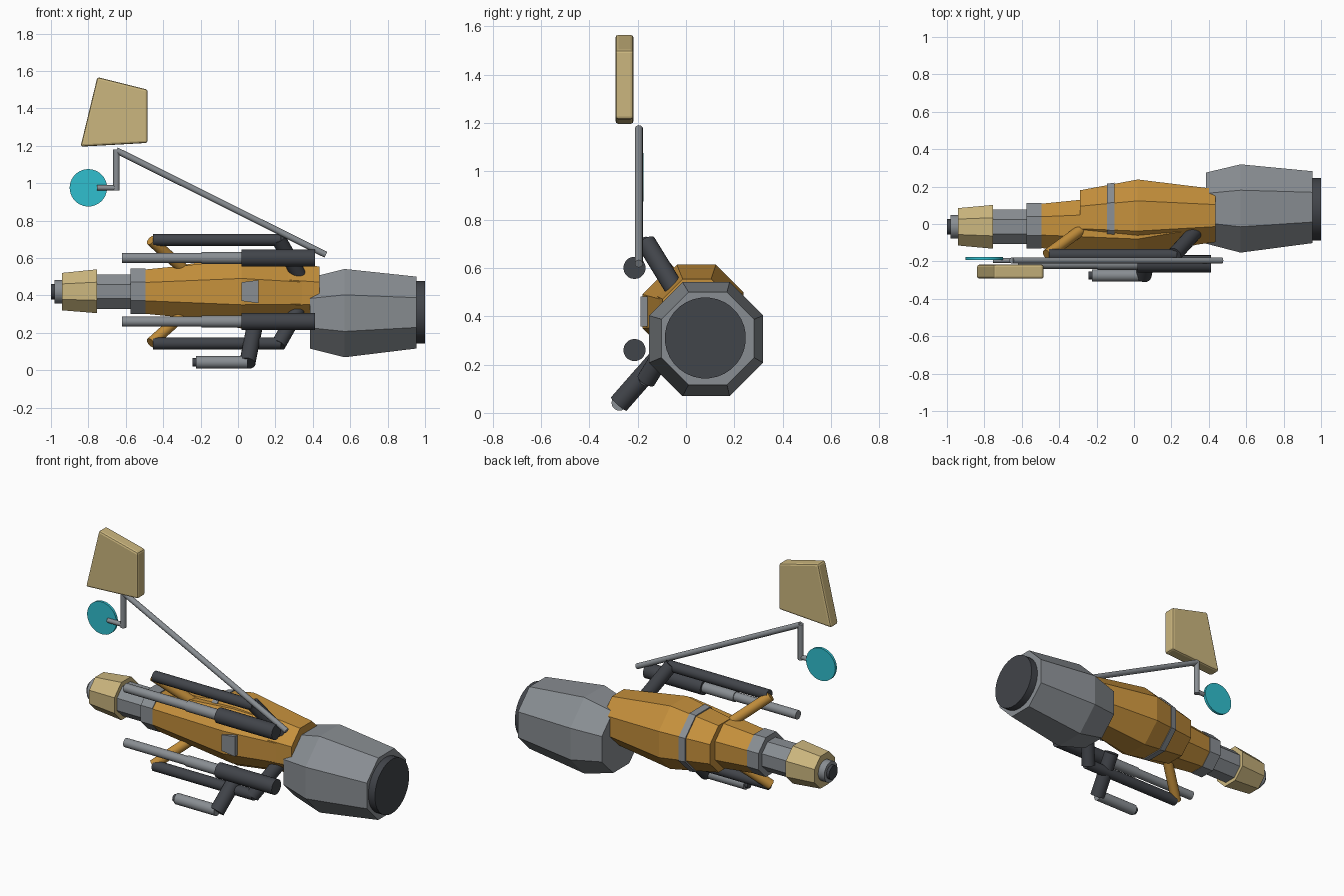
import bpy, bmesh, math
from mathutils import Vector

if "Cube" in bpy.data.objects:
    bpy.data.objects.remove(bpy.data.objects["Cube"])


def material(name, rgb):
    m = bpy.data.materials.new(name)
    m.diffuse_color = (*rgb, 1)
    m.use_nodes = True
    m.node_tree.nodes["Principled BSDF"].inputs["Base Color"].default_value = m.diffuse_color
    return m


GRAY = material("mid gray", (0.25, 0.27, 0.29))
DARK = material("dark gray", (0.053, 0.058, 0.068))
ORANGE = material("orange", (0.56, 0.28, 0.045))
TAN = material("tan", (0.60, 0.47, 0.21))
CYAN = material("cyan", (0.03, 0.52, 0.62))


def finish(name, bm, mat, smooth=False):
    bmesh.ops.recalc_face_normals(bm, faces=bm.faces)
    mesh = bpy.data.meshes.new(name)
    bm.to_mesh(mesh)
    bm.free()
    mesh.materials.append(mat)
    ob = bpy.data.objects.new(name, mesh)
    bpy.context.collection.objects.link(ob)
    if smooth:
        bpy.ops.object.select_all(action='DESELECT')
        ob.select_set(True)
        bpy.context.view_layer.objects.active = ob
        bpy.ops.object.shade_smooth_by_angle(angle=math.radians(35))
    return ob


def hull(name, rings, mat, sides=8):
    """Loft flat-topped polygon rings (x, y, z, flat radius) along x."""
    bm = bmesh.new()
    loops = []
    for x, y, z, r in rings:
        rad = r / math.cos(math.pi / sides)
        angles = [2 * math.pi * (i + 0.5) / sides for i in range(sides)]
        loops.append([bm.verts.new((x, y + rad * math.cos(a), z + rad * math.sin(a)))
                      for a in angles])
    for a, b in zip(loops, loops[1:]):
        for i in range(sides):
            j = (i + 1) % sides
            bm.faces.new((a[i], a[j], b[j], b[i]))
    bm.faces.new(loops[0])
    bm.faces.new(loops[-1])
    return finish(name, bm, mat, sides > 8)


def tube(name, start, end, r, mat, sides=20):
    """Capped cylinder between two points."""
    a, b = Vector(start), Vector(end)
    bm = bmesh.new()
    bmesh.ops.create_cone(bm, cap_ends=True, segments=sides, radius1=r, radius2=r,
                          depth=(b - a).length)
    bm.transform((b - a).to_track_quat('Z', 'Y').to_matrix().to_4x4())
    bmesh.ops.translate(bm, verts=bm.verts, vec=(a + b) / 2)
    return finish(name, bm, mat, True)


# Rear engine and exhaust
hull("engine", [(0.385, 0.085, 0.305, 0.19), (0.57, 0.083, 0.305, 0.236),
                (0.955, 0.09, 0.308, 0.192)], GRAY)
hull("exhaust", [(0.94, 0.08, 0.31, 0.167), (1.0, 0.08, 0.31, 0.167)], DARK, 32)

# Two overlapping body shells and the band around the rear one
hull("front_body", [(-0.5, -0.01, 0.42, 0.118), (0.02, -0.01, 0.42, 0.17),
                    (0.43, 0.045, 0.41, 0.135)], ORANGE)
hull("rear_body", [(-0.29, 0.035, 0.418, 0.145), (0.02, 0.043, 0.418, 0.195),
                   (0.435, 0.045, 0.412, 0.142)], ORANGE)
hull("body_band", [(-0.145, 0.04, 0.418, 0.175), (-0.105, 0.04, 0.418, 0.181)], GRAY)

# Nose sections
hull("nose_collar", [(-0.575, -0.01, 0.422, 0.122), (-0.495, -0.01, 0.422, 0.122)], GRAY)
hull("nose_neck", [(-0.76, -0.015, 0.42, 0.092), (-0.57, -0.015, 0.42, 0.092)], GRAY)
hull("nose_cap", [(-0.94, -0.015, 0.42, 0.1), (-0.755, -0.015, 0.422, 0.117)], TAN)
hull("nose_ring", [(-0.982, -0.015, 0.42, 0.063), (-0.93, -0.015, 0.42, 0.063)], GRAY, 24)
hull("nose_tip", [(-1.0, -0.015, 0.42, 0.042), (-0.97, -0.015, 0.42, 0.042)], DARK, 24)

# Side hatch
bm = bmesh.new()
bmesh.ops.create_cube(bm, size=1)
bmesh.ops.scale(bm, verts=bm.verts, vec=(0.09, 0.06, 0.1))
bmesh.ops.translate(bm, verts=bm.verts, vec=(0.065, -0.158, 0.42))
for v in bm.verts:
    if v.co.x > 0.065:
        v.co.z += math.copysign(0.012, v.co.z - 0.42)
finish("side_hatch", bm, GRAY)

# Upper and lower barrels, rails and struts, mirrored about the body axis
for label, s in (("upper", 1), ("lower", -1)):
    z = 0.43 + s * 0.17
    tube(label + "_barrel", (-0.62, -0.213, z), (-0.18, -0.213, z), 0.027, GRAY)
    tube(label + "_barrel_sleeve", (-0.195, -0.213, z), (0.03, -0.213, z), 0.032, GRAY)
    tube(label + "_barrel_housing", (0.02, -0.213, z), (0.412, -0.213, z), 0.046, DARK)
    rail = 0.42 + s * 0.277
    tube(label + "_rail", (-0.455, -0.165, rail), (0.23, -0.165, rail), 0.032, DARK)
    tube(label + "_rear_strut", (0.215, -0.165, 0.42 + s * 0.285),
         (0.325, -0.045, 0.42 + s * 0.09), 0.04, DARK)
    tube(label + "_front_strut", (-0.465, -0.165, 0.42 + s * 0.275),
         (-0.28, -0.03, 0.42 + s * 0.11), 0.03, ORANGE)

# Handle hanging below
tube("handle_arm", (0.05, -0.278, 0.037), (0.09, -0.10, 0.24), 0.043, DARK)
tube("handle_grip", (-0.225, -0.275, 0.042), (0.05, -0.275, 0.042), 0.033, GRAY)
tube("handle_tip", (-0.243, -0.275, 0.042), (-0.22, -0.275, 0.042), 0.022, DARK)

# Long boom with its drop arm and lens
tube("boom", (0.47, -0.195, 0.617), (-0.65, -0.195, 1.175), 0.017, GRAY, 12)
tube("boom_drop", (-0.65, -0.195, 1.18), (-0.65, -0.195, 0.96), 0.017, GRAY, 12)
tube("lens_arm", (-0.65, -0.195, 0.975), (-0.755, -0.195, 0.975), 0.014, GRAY, 12)
tube("lens", (-0.80, -0.192, 0.975), (-0.80, -0.176, 0.975), 0.1, CYAN, 40)

# Bevelled windscreen
bm = bmesh.new()
outline = [(-0.842, 1.195), (-0.483, 1.215), (-0.483, 1.50), (-0.752, 1.567)]
face = bm.faces.new([bm.verts.new((x, -0.292, z)) for x, z in outline])
new = bmesh.ops.extrude_face_region(bm, geom=[face])["geom"]
bmesh.ops.translate(bm, verts=[g for g in new if isinstance(g, bmesh.types.BMVert)],
                    vec=(0, 0.075, 0))
screen = finish("windscreen", bm, TAN)
bevel = screen.modifiers.new("rounded_edges", 'BEVEL')
bevel.width = 0.012
bevel.segments = 2
